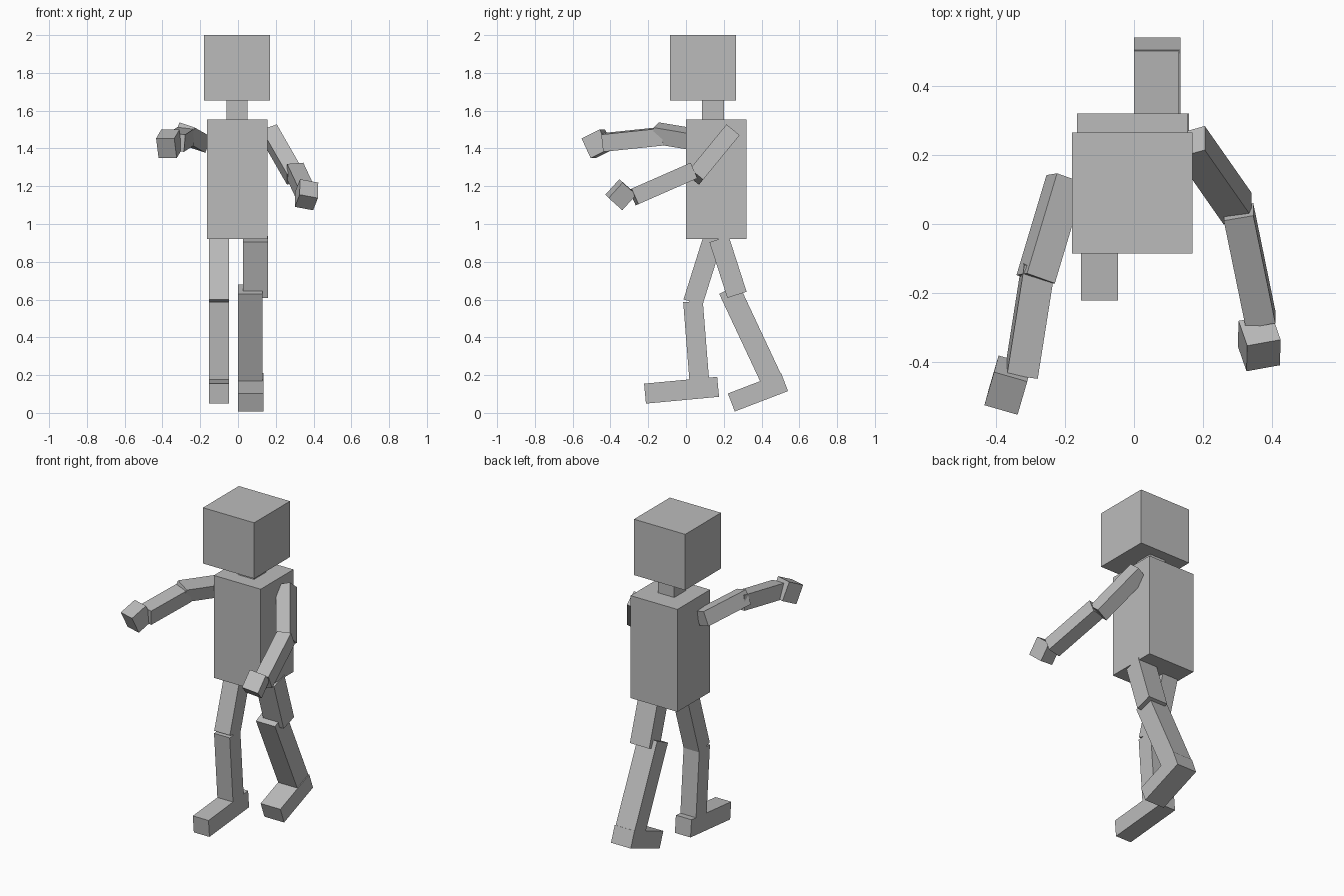
import bpy, bmesh
from mathutils import Vector, Matrix

if "Cube" in bpy.data.objects:
    bpy.data.objects.remove(bpy.data.objects["Cube"], do_unlink=True)

# One plain grey for the whole figure
grey = bpy.data.materials.new("plain_grey")
grey.use_nodes = True
colour = (0.5, 0.5, 0.5, 1)
grey.diffuse_color = colour
grey.node_tree.nodes["Principled BSDF"].inputs["Base Color"].default_value = colour


def block(name, start, end, width, depth, side=(1, 0, 0)):
    """Box running from start to end; its width lies along the side direction."""
    start, end = Vector(start), Vector(end)
    axis = (end - start).normalized()
    x = Vector(side)
    x = (x - axis * x.dot(axis)).normalized()
    y = axis.cross(x)
    frame = Matrix((x, y, axis)).transposed().to_4x4()
    size = Matrix.Diagonal((width, depth, (end - start).length, 1))
    bm = bmesh.new()
    bmesh.ops.create_cube(bm, size=1, matrix=frame @ size)
    bmesh.ops.recalc_face_normals(bm, faces=bm.faces)
    mesh = bpy.data.meshes.new(name)
    bm.to_mesh(mesh)
    bm.free()
    mesh.materials.append(grey)
    obj = bpy.data.objects.new(name, mesh)
    obj.location = (start + end) / 2
    bpy.context.collection.objects.link(obj)


# Head, neck and body
block("head", (-0.005, 0.09, 1.655), (-0.005, 0.09, 2), 0.35, 0.35)
block("neck", (-0.005, 0.143, 1.54), (-0.005, 0.143, 1.67), 0.11, 0.115)
block("body", (-0.005, 0.16, 0.92), (-0.005, 0.16, 1.553), 0.32, 0.32)

# Right leg, stepping forward
rx = -0.1
block("right_thigh", (rx, 0.15, 0.945), (rx, 0.037, 0.585), 0.107, 0.105)
block("right_shin", (rx, 0.037, 0.59), (rx, 0.072, 0.15), 0.107, 0.104)
block("right_foot", (rx, 0.17, 0.138), (rx, -0.217, 0.102), 0.107, 0.106)

# Left leg, trailing
block("left_thigh", (0.093, 0.175, 0.92), (0.093, 0.27, 0.625), 0.132, 0.107)
block("left_shin", (0.065, 0.228, 0.655), (0.065, 0.46, 0.16), 0.13, 0.116)
block("left_foot", (0.067, 0.522, 0.163), (0.067, 0.24, 0.055), 0.135, 0.102)

# Left arm, hanging down and forward
block("left_upper_arm", (0.165, 0.238, 1.485), (0.3, 0.045, 1.25), 0.088, 0.09)
block("left_forearm", (0.303, 0.035, 1.28), (0.367, -0.277, 1.143), 0.087, 0.09)
block("left_hand", (0.364, -0.308, 1.196), (0.362, -0.382, 1.114), 0.1, 0.1,
      side=(0.97, 0.15, -0.21))

# Right arm, reaching forward
block("right_upper_arm", (-0.198, 0.13, 1.433), (-0.285, -0.16, 1.482), 0.09, 0.09,
      side=(0.94, 0, -0.34))
block("right_forearm", (-0.277, -0.12, 1.465), (-0.327, -0.437, 1.432), 0.09, 0.092,
      side=(1, 0, -0.08))
block("right_hand", (-0.351, -0.419, 1.449), (-0.379, -0.515, 1.401), 0.1, 0.115,
      side=(0.96, -0.26, 0))
